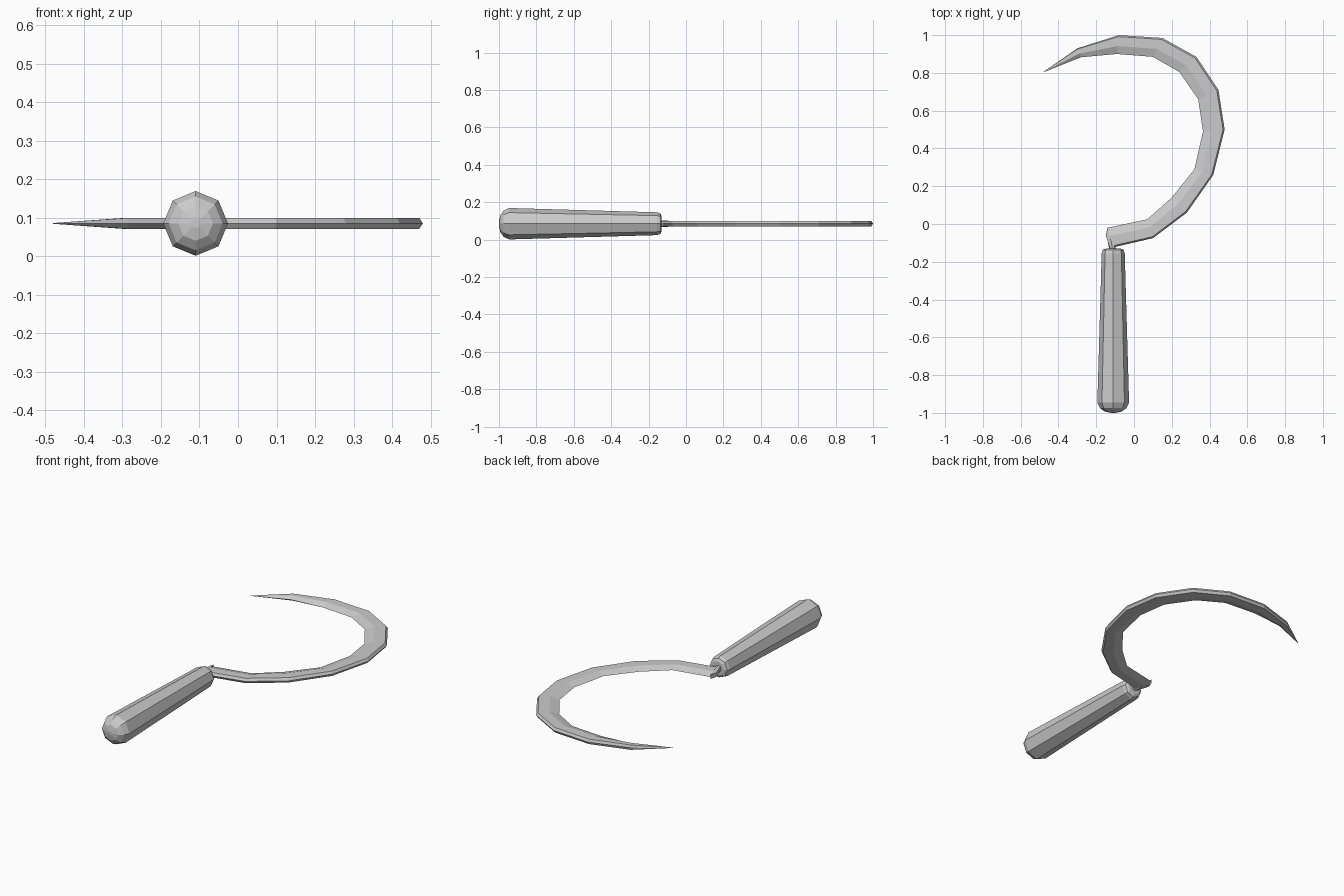
import bpy, bmesh, math
from mathutils import Vector

if "Cube" in bpy.data.objects:
    bpy.data.objects.remove(bpy.data.objects["Cube"], do_unlink=True)

grey = bpy.data.materials.new("plain grey")
grey.use_nodes = True
colour = (0.6, 0.6, 0.6, 1)
grey.diffuse_color = colour
grey.node_tree.nodes["Principled BSDF"].inputs["Base Color"].default_value = colour

MID = 0.085  # height of the shared centre plane


def loft(name, rings):
    """Skin a list of equal-length point rings and cap both ends."""
    bm = bmesh.new()
    loops = [[bm.verts.new(p) for p in ring] for ring in rings]
    for a, b in zip(loops, loops[1:]):
        for i in range(len(a)):
            j = (i + 1) % len(a)
            bm.faces.new((a[i], a[j], b[j], b[i]))
    bm.faces.new(loops[0])
    bm.faces.new(loops[-1])
    bmesh.ops.remove_doubles(bm, verts=bm.verts, dist=0.0005)
    bmesh.ops.recalc_face_normals(bm, faces=bm.faces)
    mesh = bpy.data.meshes.new(name)
    bm.to_mesh(mesh)
    bm.free()
    mesh.materials.append(grey)
    obj = bpy.data.objects.new(name, mesh)
    bpy.context.collection.objects.link(obj)
    return obj


def octagon(x, y, radius):
    angles = [i * math.tau / 8 for i in range(8)]
    return [(x + radius * math.cos(a), y, MID + radius * math.sin(a)) for a in angles]


# Handle: tapered octagonal grip with a domed butt
profile = [(-1.0, 0.012), (-0.993, 0.045), (-0.975, 0.07), (-0.945, 0.084),
           (-0.155, 0.061), (-0.137, 0.055), (-0.13, 0.04)]
loft("handle", [octagon(-0.11, y, r) for y, r in profile])

# Tang: short bent rod joining grip and blade
loft("tang", [octagon(x, y, r) for x, y, r in
              [(-0.11, -0.15, 0.018), (-0.118, -0.11, 0.018), (-0.128, -0.06, 0.012)]])

# Blade: blunt spine outside, ridge, sharp edge inside
spine = [(-0.115, -0.125), (0.10, -0.075), (0.28, 0.06), (0.42, 0.26), (0.48, 0.50),
         (0.447, 0.71), (0.33, 0.885), (0.15, 0.985), (-0.08, 1.0), (-0.30, 0.93),
         (-0.48, 0.805)]
edge = [(-0.14, -0.02), (0.07, 0.025), (0.20, 0.14), (0.32, 0.29), (0.365, 0.49),
        (0.34, 0.66), (0.24, 0.805), (0.10, 0.885), (-0.09, 0.90), (-0.28, 0.883),
        (-0.478, 0.804)]


def section(outer, inner, half):
    o, i = Vector((*outer, MID)), Vector((*inner, MID))
    up = Vector((0, 0, half))
    near, ridge = o.lerp(i, 0.08), o.lerp(i, 0.58)
    return [o, near + up, ridge + up, i, ridge - up, near - up]


halves = [0.014] * 10 + [0.001]
loft("blade", [section(*s) for s in zip(spine, edge, halves)])

# Heel: small angled end of the blade beside the grip
heel = [(-0.14, -0.02), (-0.15, -0.06), (-0.13, -0.12), (-0.115, -0.125)]
loft("blade_heel", [[(x, y, MID + h) for x, y in heel] for h in (-0.012, 0.012)])
